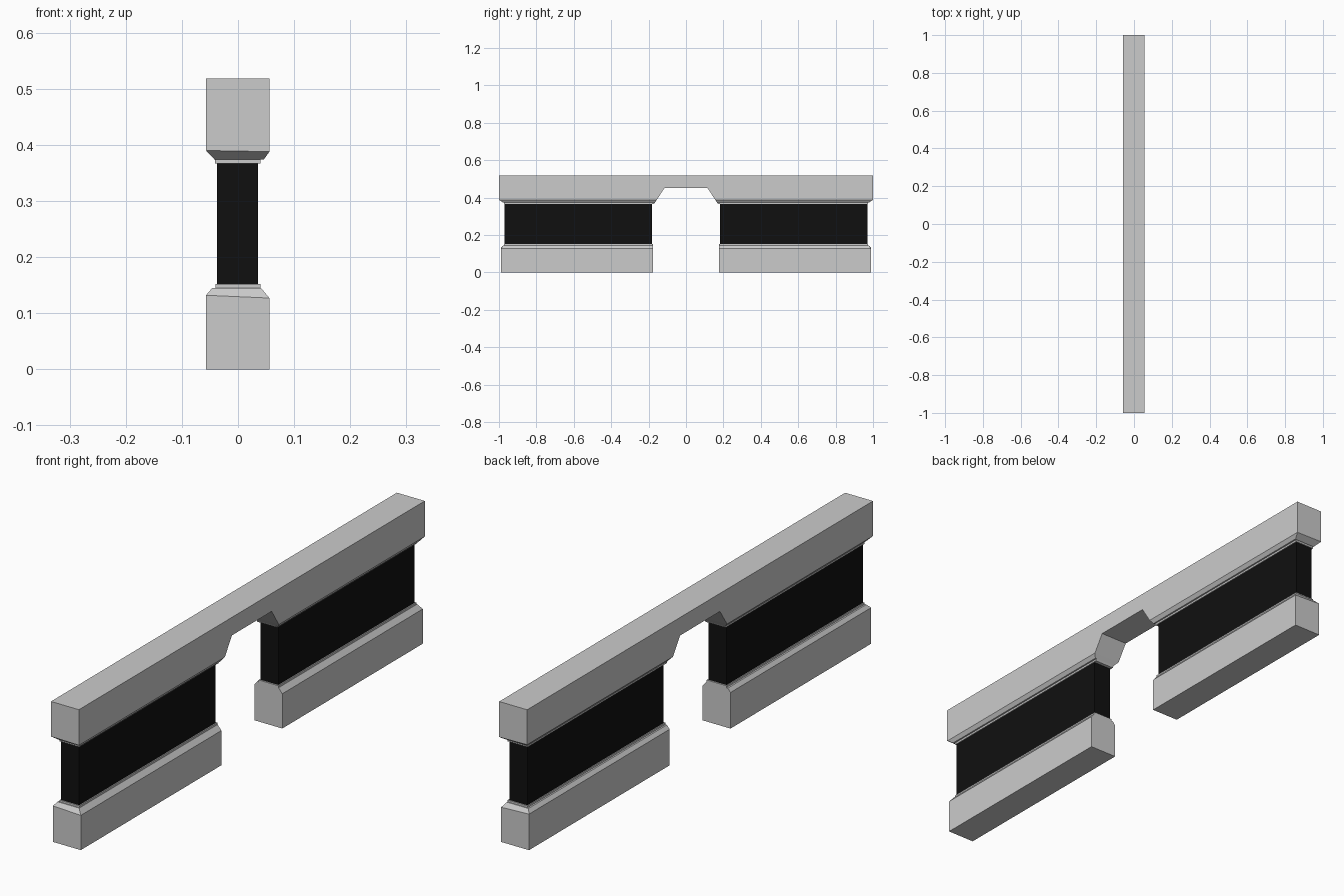
import bpy, bmesh

if "Cube" in bpy.data.objects:
    bpy.data.objects.remove(bpy.data.objects["Cube"])

black = bpy.data.materials.new("black_panel")
black.diffuse_color = (0.005, 0.005, 0.005, 1)
black.use_nodes = True
black.node_tree.nodes["Principled BSDF"].inputs["Base Color"].default_value = black.diffuse_color


def loft(name, rings, mat=None):
    """Stack rectangles (x0, x1, y0, y1, z at x0, z at x1), mirrored across y = 0."""
    bm = bmesh.new()
    loops = []
    for x0, x1, y0, y1, za, zb in rings:
        loops.append([bm.verts.new(p) for p in
                      ((x0, y0, za), (x1, y0, zb), (x1, y1, zb), (x0, y1, za))])
    bm.faces.new(loops[0][::-1])
    bm.faces.new(loops[-1])
    for a, b in zip(loops, loops[1:]):
        for i in range(4):
            j = (i + 1) % 4
            bm.faces.new((a[i], a[j], b[j], b[i]))
    # Merge coincident ring corners and open the seam on the mirror plane
    bmesh.ops.remove_doubles(bm, verts=bm.verts, dist=1e-5)
    seam = [f for f in bm.faces if all(abs(v.co.y) < 1e-6 for v in f.verts)]
    bmesh.ops.delete(bm, geom=seam, context='FACES_ONLY')
    bmesh.ops.recalc_face_normals(bm, faces=bm.faces)
    me = bpy.data.meshes.new(name)
    bm.to_mesh(me)
    bm.free()
    if mat:
        me.materials.append(mat)
    ob = bpy.data.objects.new(name, me)
    bpy.context.collection.objects.link(ob)
    mirror = ob.modifiers.new("both_sides", 'MIRROR')
    mirror.use_axis = (False, True, False)
    return ob


# Plinths: chamfered top on three sides, flat toward the central gap
loft("plinth", [
    (-0.057, 0.056, 0.176, 0.989, 0, 0),
    (-0.057, 0.056, 0.176, 0.989, 0.132, 0.127),
    (-0.046, 0.041, 0.176, 0.977, 0.145, 0.145),
    (-0.040, 0.040, 0.176, 0.974, 0.145, 0.145),
    (-0.040, 0.040, 0.176, 0.974, 0.152, 0.152)])

# Black infill panels
loft("panel", [
    (-0.037, 0.036, 0.182, 0.970, 0.150, 0.150),
    (-0.037, 0.036, 0.182, 0.970, 0.369, 0.369)], black)

# Top rail with lower moulding and a sloped opening over the gap
loft("top_rail", [
    (-0.041, 0.040, 0.170, 0.974, 0.367, 0.367),
    (-0.041, 0.040, 0.166, 0.974, 0.374, 0.374),
    (-0.042, 0.046, 0.166, 0.978, 0.374, 0.374),
    (-0.057, 0.056, 0.156, 1.0, 0.390, 0.388),
    (-0.057, 0.056, 0.115, 1.0, 0.452, 0.452),
    (-0.057, 0.056, 0.0, 1.0, 0.452, 0.452),
    (-0.057, 0.056, 0.0, 1.0, 0.518, 0.518)])
